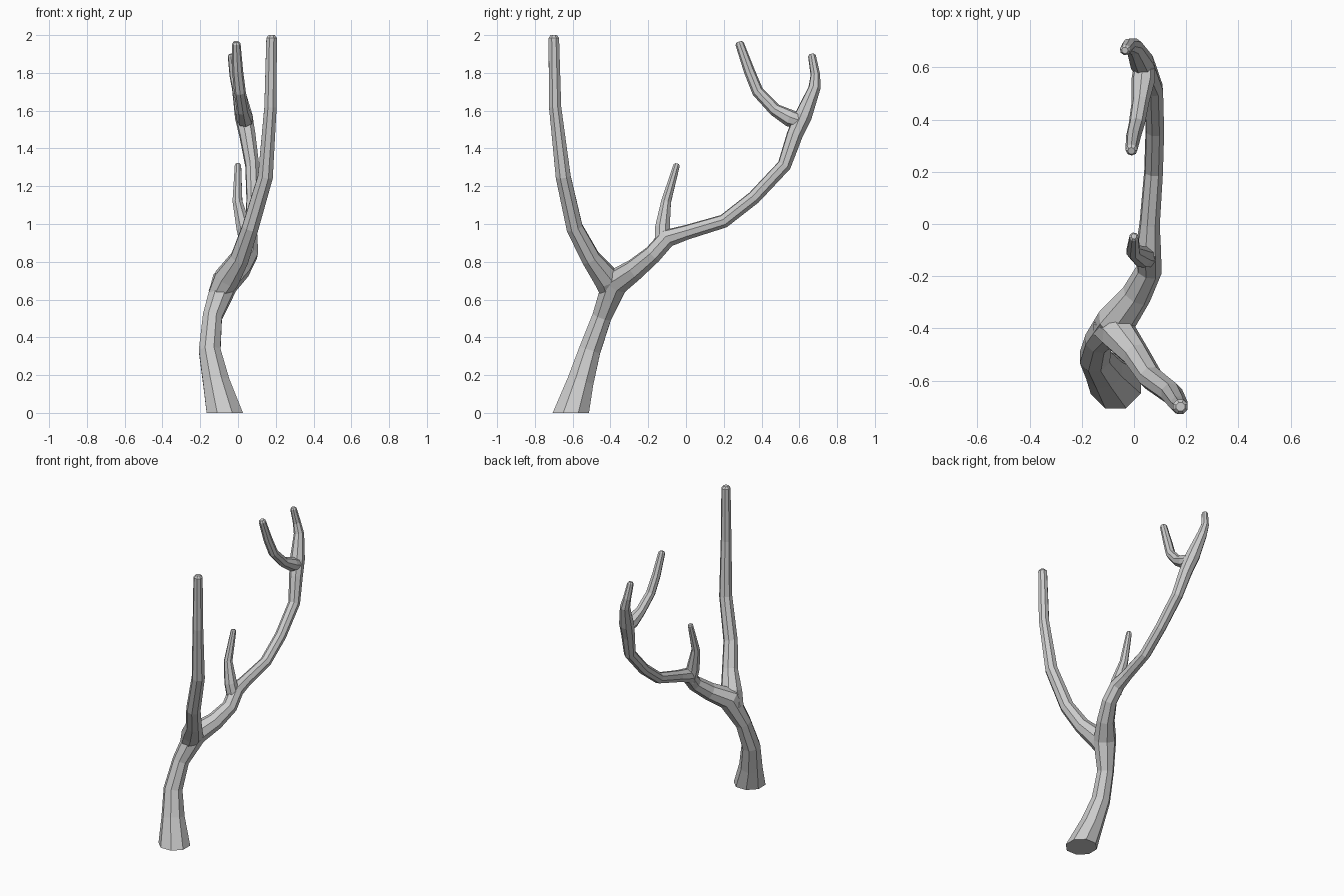
import bpy, bmesh, math
from mathutils import Vector

if "Cube" in bpy.data.objects:
    bpy.data.objects.remove(bpy.data.objects["Cube"])

SIDES = 8


def limb(name, pts, flat_base=False):
    """Faceted tapering tube through (x, y, z, radius) points with a rounded tip."""
    P = [Vector(p[:3]) for p in pts]
    R = [p[3] for p in pts]
    tip_dir = (P[-1] - P[-2]).normalized()
    # small chamfer at the tip
    tip, r = P[-1].copy(), R[-1]
    P[-1] = tip - tip_dir * r * 0.5
    P.append(tip)
    R.append(r * 0.6)
    bm = bmesh.new()
    rings = []
    side = Vector((math.cos(math.pi / 8), math.sin(math.pi / 8), 0))
    for i, p in enumerate(P):
        a = (p - P[i - 1]).normalized() if i else (P[1] - p).normalized()
        b = (P[i + 1] - p).normalized() if i < len(P) - 1 else a
        t = (a + b).normalized()
        if i == 0 and flat_base:
            t = Vector((0, 0, 1))
        side = (side - t * side.dot(t)).normalized()
        other = t.cross(side)
        rings.append([bm.verts.new(p + R[i] * (side * math.cos(k * math.tau / SIDES)
                                               + other * math.sin(k * math.tau / SIDES)))
                      for k in range(SIDES)])
    for lo, hi in zip(rings, rings[1:]):
        for k in range(SIDES):
            n = (k + 1) % SIDES
            bm.faces.new((lo[k], lo[n], hi[n], hi[k]))
    bm.faces.new(rings[0][::-1])
    bm.faces.new(rings[-1])
    bmesh.ops.recalc_face_normals(bm, faces=bm.faces)
    me = bpy.data.meshes.new(name)
    bm.to_mesh(me)
    bm.free()
    ob = bpy.data.objects.new(name, me)
    bpy.context.collection.objects.link(ob)
    return ob


# trunk sweeping through the fork into the long rear bough and its upper tip
trunk = limb("branch", [
    (-0.07, -0.61, 0.0, 0.104), (-0.115, -0.56, 0.16, 0.076),
    (-0.15, -0.51, 0.33, 0.062), (-0.135, -0.445, 0.51, 0.055),
    (-0.07, -0.375, 0.69, 0.075), (0.01, -0.27, 0.76, 0.058),
    (0.058, -0.175, 0.84, 0.05), (0.055, -0.10, 0.925, 0.05),
    (0.06, 0.0, 0.955, 0.04), (0.075, 0.2, 1.015, 0.037),
    (0.08, 0.36, 1.14, 0.037), (0.075, 0.52, 1.31, 0.038),
    (0.05, 0.575, 1.47, 0.044), (0.03, 0.62, 1.57, 0.048),
    (0.0, 0.68, 1.72, 0.033), (-0.02, 0.685, 1.79, 0.026),
    (-0.035, 0.665, 1.9, 0.021)], flat_base=True)

# tall front bough
bough = limb("tall_bough", [
    (-0.11, -0.395, 0.62, 0.055), (-0.06, -0.42, 0.71, 0.072),
    (0.01, -0.505, 0.82, 0.053), (0.065, -0.59, 0.98, 0.047),
    (0.145, -0.65, 1.25, 0.043), (0.172, -0.693, 1.62, 0.035),
    (0.178, -0.70, 2.0, 0.03)])

# short twig
twig = limb("twig", [
    (0.055, -0.125, 0.885, 0.045), (0.03, -0.125, 0.98, 0.042),
    (-0.003, -0.105, 1.12, 0.028), (0.0, -0.047, 1.32, 0.018)])

# upper inward-curving fork
fork = limb("upper_fork", [
    (0.04, 0.61, 1.54, 0.04), (0.035, 0.55, 1.56, 0.046),
    (0.025, 0.47, 1.605, 0.034), (0.01, 0.38, 1.7, 0.031),
    (-0.002, 0.335, 1.81, 0.029), (-0.01, 0.28, 1.965, 0.023)])

# fuse the limbs into one branch
for part in (bough, twig, fork):
    m = trunk.modifiers.new("join_" + part.name, 'BOOLEAN')
    m.operation = 'UNION'
    m.solver = 'EXACT'
    m.object = part
bpy.context.view_layer.update()
fused = bpy.data.meshes.new_from_object(
    trunk.evaluated_get(bpy.context.evaluated_depsgraph_get()))
trunk.modifiers.clear()
trunk.data = fused
for part in (bough, twig, fork):
    bpy.data.objects.remove(part)
